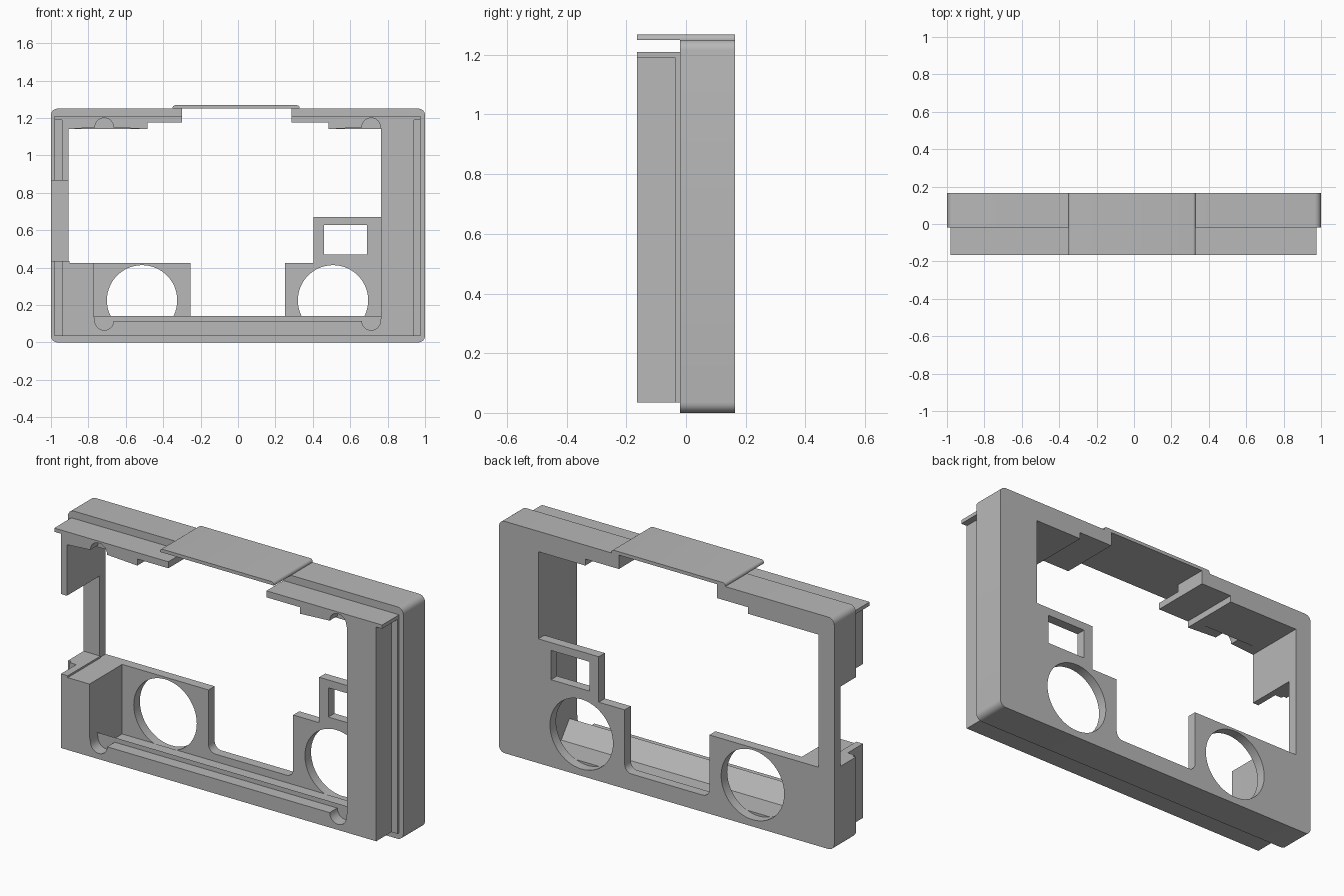
import bpy
from math import sin, cos, radians

cube = bpy.data.objects.get("Cube")
if cube:
    bpy.data.objects.remove(cube, do_unlink=True)

grey = bpy.data.materials.new("plain grey")
grey.use_nodes = True
colour = (0.48, 0.48, 0.48, 1)
grey.diffuse_color = colour
grey.node_tree.nodes["Principled BSDF"].inputs["Base Color"].default_value = colour

# Depth of each layer, from the front edge to the back face
FRONT, RIDGE, GROOVE, SHELL, PLATE, BACK = -0.165, -0.10, -0.035, -0.02, 0.113, 0.165
# Window edges
WIN_L, WIN_R, WIN_T, FLOOR, RAIL = -0.905, 0.765, 1.14, 0.05, 0.14


def arc(cx, cz, r, start, end, steps=6):
    angles = [radians(start + (end - start) * i / steps) for i in range(steps + 1)]
    return [(cx + r * cos(a), cz + r * sin(a)) for a in angles]


def box(x0, x1, z0, z1):
    return [(x0, z0), (x1, z0), (x1, z1), (x0, z1)]


def extrude(name, loops, y0, y1):
    """Extrude filled x-z outlines (inner loops become holes) from y0 to y1."""
    curve = bpy.data.curves.new(name, "CURVE")
    curve.dimensions = "2D"
    curve.fill_mode = "BOTH"
    curve.extrude = (y1 - y0) / 2
    for loop in loops:
        spline = curve.splines.new("POLY")
        spline.points.add(len(loop) - 1)
        for point, (x, z) in zip(spline.points, loop):
            point.co = (x, z, 0, 1)
        spline.use_cyclic_u = True
    obj = bpy.data.objects.new(name, curve)
    bpy.context.collection.objects.link(obj)
    obj.location.y = (y0 + y1) / 2
    obj.rotation_euler.x = radians(90)
    bpy.ops.object.select_all(action="DESELECT")
    obj.select_set(True)
    bpy.context.view_layer.objects.active = obj
    bpy.ops.object.convert(target="MESH")
    obj = bpy.context.object
    obj.data.materials.clear()
    obj.data.materials.append(grey)
    bpy.ops.object.shade_smooth_by_angle(angle=radians(30))
    return obj


def corner(x, z, sx, sz, r, start):
    """Outer corner, rounded clockwise when r is set."""
    return arc(x - sx * r, z - sz * r, r, start, start - 90) if r else [(x, z)]


def screw_slot(x, z, up):
    """Round-ended slot in an edge at height z, traced towards -x or +x."""
    if up:
        return arc(x, z + 0.01, 0.05, 0, 180, 12)
    return arc(x, z - 0.025, 0.05, 180, 360, 12)


TOP_LEFT = [(-0.30, 1.175), (-0.485, 1.175), (-0.485, WIN_T)]
TOP_RIGHT = [(WIN_R, WIN_T), (0.485, WIN_T), (0.485, 1.175), (0.285, 1.175)]


def frame_layer(name, y0, y1, left, right, bottom, top, r, floor, slots=False):
    """Frame slice: an upper left piece and a main piece, split by the side notch."""
    upper = [(-0.30, top)] + TOP_LEFT
    if slots:
        upper += screw_slot(-0.715, WIN_T, True)
    upper += [(WIN_L, WIN_T), (WIN_L, 0.865), (left, 0.865)]
    upper += corner(left, top, -1, 1, r, 180)
    main = [(0.285, top)] + corner(right, top, 1, 1, r, 90)
    main += corner(right, bottom, 1, -1, r, 0)
    main += corner(left, bottom, -1, -1, r, 270)
    main += [(left, 0.435), (-0.9, 0.435), (-0.9, 0.425), (-0.77, 0.425), (-0.77, floor)]
    if slots:
        main += screw_slot(-0.715, floor, False) + screw_slot(0.712, floor, False)
    main += [(WIN_R, floor), TOP_RIGHT[0]]
    if slots:
        main += screw_slot(0.712, WIN_T, True)
    main += TOP_RIGHT[1:]
    extrude(name, [upper, main], y0, y1)


# Outer shell, flange and the lip in front of it
frame_layer("outer_shell", SHELL, PLATE, -1, 1, 0, 1.25, 0.035, FLOOR)
frame_layer("flange", GROOVE, SHELL, -0.98, 0.975, 0.035, 1.21, 0, FLOOR)
frame_layer("lip_rear", RIDGE, GROOVE, -0.94, 0.94, 0.035, 1.21, 0, FLOOR)
frame_layer("lip_front", FRONT, RIDGE, -0.94, 0.94, 0.035, 1.21, 0, RAIL, slots=True)

# Thin overhangs closing the tops of the side grooves
extrude("left_overhang", [box(-0.98, -0.94, 1.19, 1.21)], FRONT, GROOVE)
extrude("right_overhang", [box(0.94, 0.975, 1.19, 1.21)], FRONT, GROOVE)

# Back plate with two round holes and a square one
plate = [(0.285, 1.25)]
plate += corner(1, 1.25, 1, 1, 0.035, 90) + corner(1, 0, 1, -1, 0.035, 0)
plate += corner(-1, 0, -1, -1, 0.035, 270) + corner(-1, 1.25, -1, 1, 0.035, 180)
plate += [(-0.30, 1.25)] + TOP_LEFT + [(WIN_L, WIN_T), (WIN_L, 0.425), (-0.255, 0.425)]
plate += arc(-0.215, 0.13, 0.04, 180, 270) + arc(0.21, 0.13, 0.04, 270, 360)
plate += [(0.25, 0.425), (0.405, 0.425), (0.405, 0.67), (WIN_R, 0.67)] + TOP_RIGHT
holes = [arc(x, 0.225, 0.188, 0, 354, 59) for x in (-0.513, 0.508)]
extrude("back_plate", [plate, box(0.46, 0.69, 0.47, 0.628)] + holes, PLATE, BACK)

# Sloped rear face of the bottom rail
verts = [(x, y, z) for x in (-0.77, WIN_R)
         for y, z in ((RIDGE, FLOOR), (-0.03, FLOOR), (RIDGE, RAIL))]
mesh = bpy.data.meshes.new("rail_slope")
mesh.from_pydata(verts, [], [(0, 2, 1), (3, 4, 5), (0, 1, 4, 3), (1, 2, 5, 4), (2, 0, 3, 5)])
mesh.materials.append(grey)
bpy.context.collection.objects.link(bpy.data.objects.new("rail_slope", mesh))

# Cover tab bridging the gap in the top
tab = [(-0.35, 1.25), (0.33, 1.25)] + arc(0.315, 1.253, 0.015, 0, 90) + arc(-0.335, 1.253, 0.015, 90, 180)
extrude("top_tab", [tab], FRONT, BACK)
